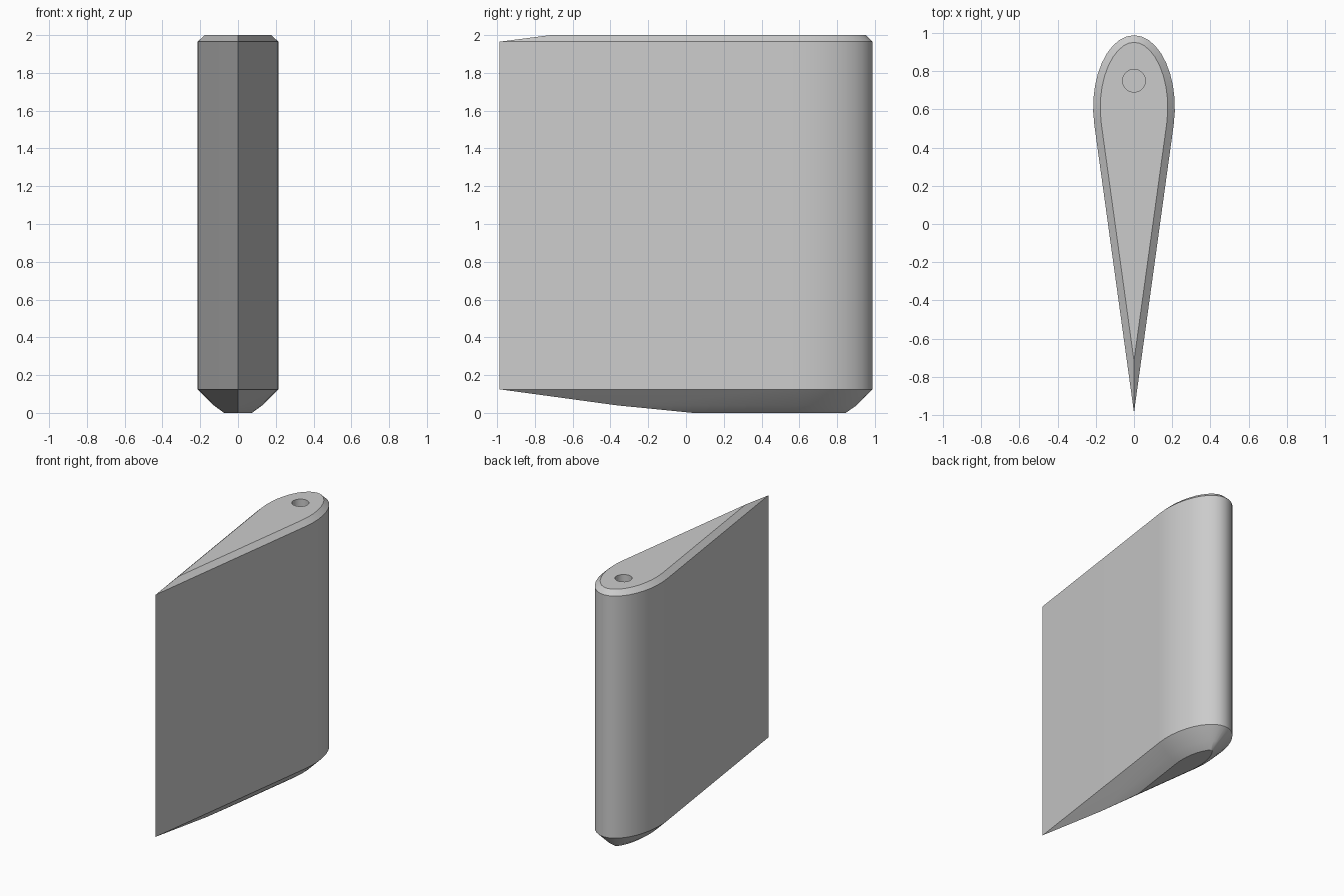
import bpy, bmesh, math

cube = bpy.data.objects.get("Cube")
if cube:
    bpy.data.objects.remove(cube)

A, B = 0.214, 0.378        # half width and half depth of the rounded end
CENTRE, TIP = 0.61, -0.988  # middle of the rounded end, sharp edge
STEPS = 20

grey = bpy.data.materials.new("light grey")
grey.use_nodes = True
colour = (0.6, 0.6, 0.6, 1)
grey.diffuse_color = colour
grey.node_tree.nodes["Principled BSDF"].inputs["Base Color"].default_value = colour


def teardrop(inset):
    """Teardrop outline moved inwards by an even distance."""
    start = math.asin(-B / (CENTRE - TIP))
    # where the inset rounded end folds onto the centre line
    cos2 = ((inset * B / A) ** 2 - A * A) / (B * B - A * A)
    limit = CENTRE + B - inset
    if cos2 > 0:
        limit = CENTRE + (B * B - A * A) / B * math.sqrt(1 - cos2)
    points = []
    for i in range(STEPS + 1):
        t = start + (math.pi - 2 * start) * i / STEPS
        c, s = math.cos(t), math.sin(t)
        size = math.hypot(B * c, A * s)
        nx, ny = B * c / size, A * s / size
        x, y = A * c - inset * nx, CENTRE + B * s - inset * ny
        if x * c <= 0 or y > limit:
            x, y = 0, limit
        points.append((x, y))
        if i == 0:
            tip = (0, TIP + inset / abs(ny))
    return [tip] + points


# Fin body: teardrop sections from the underside up to the top
bm = bmesh.new()
sections = [(0, 0.14), (0.04, 0.085), (0.125, 0), (1.965, 0), (2, 0.037)]
rings = [[bm.verts.new((x, y, z)) for x, y in teardrop(inset)]
         for z, inset in sections]
for low, high in zip(rings, rings[1:]):
    for i in range(len(low)):
        j = (i + 1) % len(low)
        bm.faces.new((low[i], low[j], high[j], high[i]))
bm.faces.new(rings[0][::-1])
bm.faces.new(rings[-1])
bmesh.ops.remove_doubles(bm, verts=bm.verts, dist=0.0001)
bmesh.ops.recalc_face_normals(bm, faces=bm.faces)
mesh = bpy.data.meshes.new("fin_body")
bm.to_mesh(mesh)
bm.free()
mesh.materials.append(grey)
body = bpy.data.objects.new("fin_body", mesh)
bpy.context.collection.objects.link(body)

# Round pivot hole in the top
bpy.ops.mesh.primitive_cylinder_add(vertices=16, radius=0.06, depth=1,
                                    location=(0, 0.75, 2))
cutter = bpy.context.object
cutter.name = "hole_cutter"
cutter.hide_render = True
cutter.data.materials.append(grey)
cut = body.modifiers.new("pivot_hole", 'BOOLEAN')
cut.operation = 'DIFFERENCE'
cut.solver = 'EXACT'
cut.object = cutter

bpy.ops.object.select_all(action='DESELECT')
body.select_set(True)
bpy.context.view_layer.objects.active = body
bpy.ops.object.modifier_apply(modifier=cut.name)
bpy.data.objects.remove(cutter)
bpy.ops.object.shade_smooth_by_angle(angle=math.radians(30))
